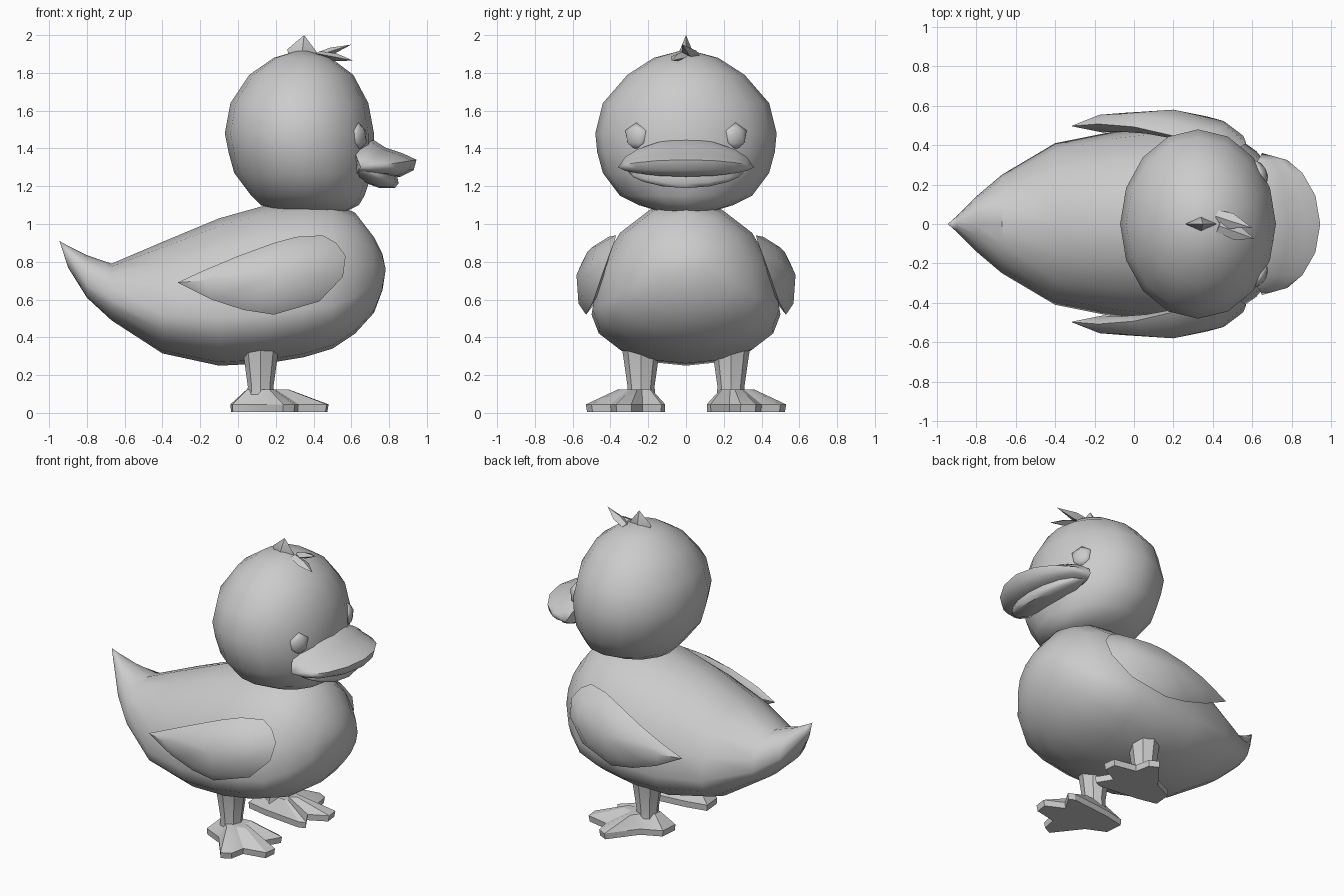
import bpy, bmesh, math
from mathutils import Vector

if "Cube" in bpy.data.objects:
    bpy.data.objects.remove(bpy.data.objects["Cube"])

GREY = bpy.data.materials.new("plain_grey")
GREY.diffuse_color = (0.6, 0.6, 0.6, 1)
GREY.use_nodes = True
GREY.node_tree.nodes["Principled BSDF"].inputs["Base Color"].default_value = GREY.diffuse_color


def finish(name, bm, angle=40):
    bmesh.ops.recalc_face_normals(bm, faces=bm.faces)
    me = bpy.data.meshes.new(name)
    bm.to_mesh(me)
    bm.free()
    ob = bpy.data.objects.new(name, me)
    bpy.context.collection.objects.link(ob)
    me.materials.append(GREY)
    bpy.ops.object.select_all(action='DESELECT')
    ob.select_set(True)
    bpy.context.view_layer.objects.active = ob
    bpy.ops.object.shade_smooth_by_angle(angle=math.radians(angle))
    return ob


def loft(name, rings, angle=40):
    """Skin a list of rings; a ring with one point is a pole, open ends are capped."""
    bm = bmesh.new()
    vs = [[bm.verts.new(p) for p in r] for r in rings]
    for a, b in zip(vs, vs[1:]):
        n = max(len(a), len(b))
        for i in range(n):
            j = (i + 1) % n
            if len(a) == 1:
                bm.faces.new((a[0], b[i], b[j]))
            elif len(b) == 1:
                bm.faces.new((a[i], a[j], b[0]))
            else:
                bm.faces.new((a[i], a[j], b[j], b[i]))
    for end in (vs[0], vs[-1]):
        if len(end) > 2:
            bm.faces.new(end)
    return finish(name, bm, angle)


def angles(n):
    return [2 * math.pi * i / n for i in range(n)]


# Body: pear-shaped sections along x (x, bottom, widest height, top, half width)
sections = [(-.90, .77, .82, .885, .04), (-.80, .61, .68, .835, .14),
            (-.67, .49, .60, .79, .25), (-.40, .315, .52, .905, .41),
            (-.10, .25, .50, 1.03, .47), (.15, .262, .52, 1.10, .50),
            (.35, .295, .55, 1.12, .495), (.50, .34, .57, 1.11, .455),
            (.62, .42, .62, 1.06, .37), (.72, .53, .69, .93, .25),
            (.765, .65, .75, .84, .12)]
rings = [[(-.945, 0, .91)]]
for x, lo, mid, hi, w in sections:
    rings.append([(x, w * math.cos(a),
                   mid + math.sin(a) * ((hi - mid) if math.sin(a) > 0 else (mid - lo)))
                  for a in angles(16)])
rings.append([(.782, 0, .76)])
loft("body", rings)

# Head: oval rings up z (z, back x, front x, half width)
levels = [(1.07, .22, .58, .15), (1.10, .12, .64, .25), (1.15, .07, .67, .35),
          (1.27, -.02, .71, .44), (1.38, -.05, .72, .47), (1.48, -.07, .72, .48),
          (1.64, -.04, .69, .44), (1.79, .06, .61, .31), (1.88, .19, .49, .17)]
rings = [[(.40, 0, 1.065)]]
for z, x0, x1, w in levels:
    rings.append([((x0 + x1) / 2 + (x1 - x0) / 2 * math.cos(a), w * math.sin(a), z)
                  for a in angles(16)])
rings.append([(.34, 0, 1.925)])
loft("head", rings)


# Bill halves: one side profile shrinking towards the mouth corners
def bill(name, profile, corner, half):
    rings = []
    for t in (-1, -.9, -.72, -.4, 0, .4, .72, .9, 1):
        s = math.sqrt(1 - t * t)
        if s < .01:
            rings.append([(corner[0], half * t, corner[1])])
        else:
            rings.append([(corner[0] + (x - corner[0]) * s, half * t,
                           corner[1] + (z - corner[1]) * s ** 1.25) for x, z in profile])
    loft(name, rings, 50)


bill("upper_bill", [(.60, 1.45), (.71, 1.45), (.78, 1.405), (.87, 1.375), (.945, 1.34),
                    (.93, 1.285), (.86, 1.25), (.62, 1.25)], (.65, 1.30), .36)
bill("lower_bill", [(.62, 1.27), (.84, 1.27), (.85, 1.215), (.83, 1.19), (.75, 1.19),
                    (.64, 1.23)], (.65, 1.28), .31)

# Paired parts
wing_outline = [(-.32, .69), (-.18, .755), (0, .83), (.19, .90), (.31, .932), (.45, .94),
                (.52, .90), (.57, .83), (.555, .72), (.43, .59), (.19, .52),
                (.03, .545), (-.14, .60)]
foot_outline = [(-.04, .17), (-.03, .29), (.10, .35), (.24, .53), (.30, .50), (.32, .40),
                (.47, .37), (.48, .29), (.36, .23), (.42, .13), (.38, .11), (.10, .14)]


def wing_y(x, z):
    return (.53 - 2 * max(0, z - .7) ** 2
            - (.5 if x > .15 else .15) * (x - .15) ** 2)


for side, label in ((1, "left"), (-1, "right")):
    # Wing: curved leaf with a puffed outer and inner side
    def wing_ring(f, off):
        pts = [(.2 + (x - .2) * f, .73 + (z - .73) * f) for x, z in wing_outline]
        return [(x, side * (wing_y(x, z) + off), z) for x, z in pts]
    loft(label + "_wing", [[(.2, side * .47, .73)], wing_ring(.7, -.05), wing_ring(1, 0),
                           wing_ring(.72, .04), [(.2, side * .58, .73)]], 50)

    # Leg: tapered post
    loft(label + "_leg",
         [[(.12 + r * math.cos(a), side * (.238 + r * 1.05 * math.sin(a)), z)
           for a in angles(8)] for z, r in ((.06, .075), (.14, .068), (.30, .09), (.40, .105))])

    # Webbed foot: three toes sloping down from the ankle
    def foot_ring(f, z):
        return [(.11 + (x - .11) * f, side * (.235 + (y - .235) * f), z)
                for x, y in foot_outline]
    loft(label + "_foot", [foot_ring(.98, .005), foot_ring(1, .045), foot_ring(.42, .125)], 30)

    # Eye: flattened ball turned outwards
    bm = bmesh.new()
    bmesh.ops.create_icosphere(bm, subdivisions=1, radius=1)
    eye = finish(label + "_eye", bm, 50)
    eye.scale = (.04, .072, .074)
    eye.rotation_euler = (0, 0, side * .49)
    eye.location = (.637, side * .262, 1.463)


# Feather tuft: small pointed leaves on the crown
def feather(name, base, tip, across, w, thick, mid):
    base, tip, across = Vector(base), Vector(tip), Vector(across)
    axis = tip - base
    n = axis.cross(across).normalized()
    u = n.cross(axis).normalized()

    def ring(f, k):
        c = base + axis * f
        return [c + u * w * k, c + n * thick * k, c - u * w * k, c - n * thick * k]
    loft(name, [ring(0, .8), ring(mid, 1), [tip]], 30)


feather("crown_feather_back", (.335, 0, 1.87), (.35, 0, 2.0), (1, 0, 0), .08, .035, .35)
feather("crown_feather_upper", (.42, .04, 1.89), (.60, -.02, 1.95), (0, 1, 0), .04, .02, .4)
feather("crown_feather_lower", (.43, -.01, 1.90), (.61, -.075, 1.865), (0, 1, 0), .04, .02, .5)
